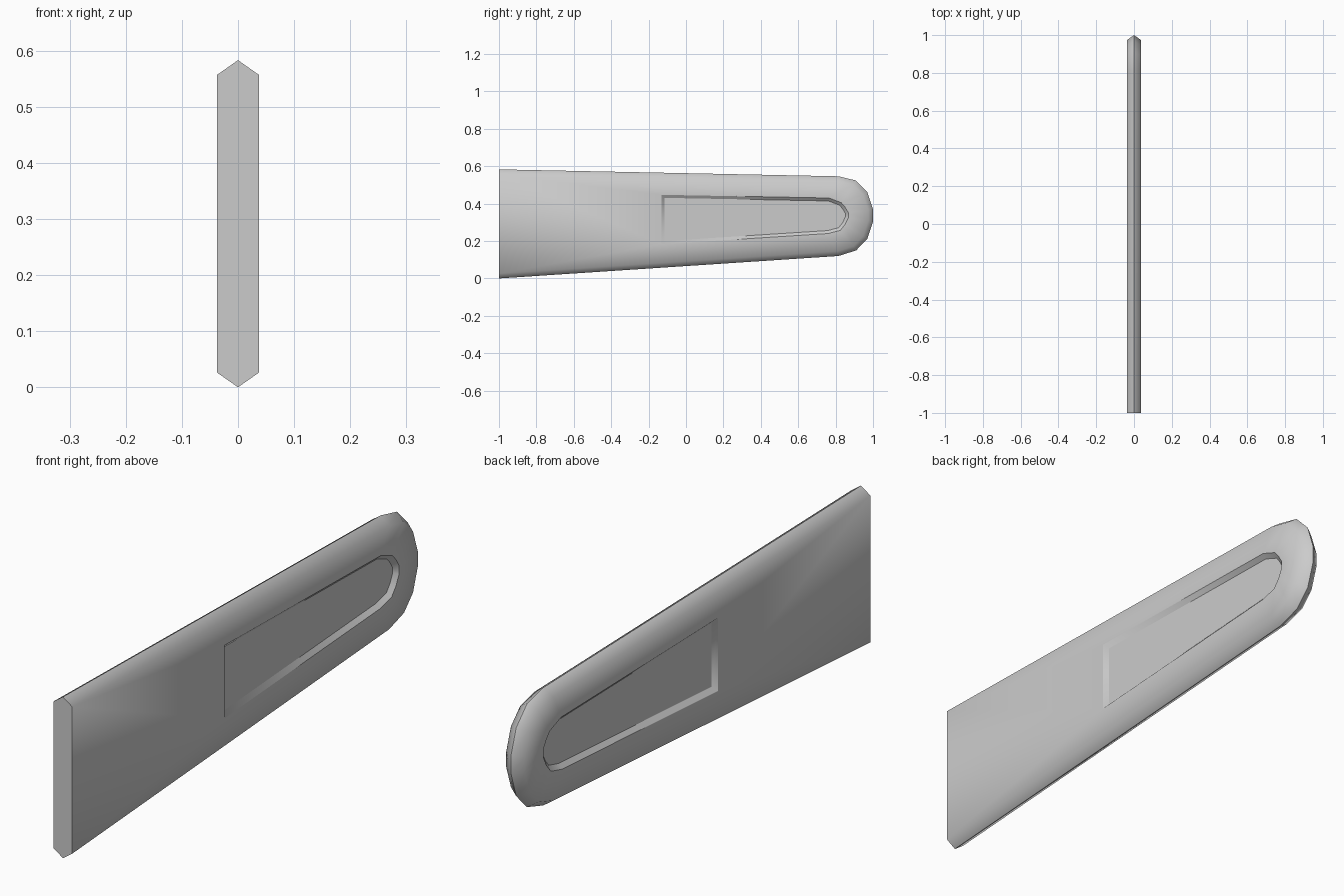
import bpy, bmesh, math
from mathutils import Vector

if "Cube" in bpy.data.objects:
    bpy.data.objects.remove(bpy.data.objects["Cube"])

HALF, DEPTH = 0.037, 0.015

# Profiles in (y, z), running bottom-left -> round tip -> top-left
outline = [(-1, 0), (0.815, 0.12), (0.91, 0.15), (0.97, 0.213), (1.0, 0.305),
           (1.0, 0.37), (0.97, 0.46), (0.907, 0.524), (0.815, 0.546), (-1, 0.583)]
recess = [(-0.13, 0.183), (0.76, 0.24), (0.825, 0.257), (0.85, 0.288), (0.868, 0.325),
          (0.868, 0.352), (0.85, 0.382), (0.83, 0.405), (0.765, 0.43), (-0.13, 0.447)]


def inset(points, d):
    """Mitred inward offset of a counter-clockwise closed profile."""
    pts = [Vector(p) for p in points]
    result = []
    for i, p in enumerate(pts):
        a = (p - pts[i - 1]).normalized()
        b = (pts[(i + 1) % len(pts)] - p).normalized()
        na, nb = Vector((-a.y, a.x)), Vector((-b.y, b.x))
        result.append(p + (na + nb) * d / (1 + na.dot(nb)))
    return result


rim = inset(outline, 0.026)
rim[0], rim[-1] = Vector((-1, 0.026)), Vector((-1, 0.557))
floor = inset(recess, 0.016)

bm = bmesh.new()


def loop(points, x):
    return [bm.verts.new((x, p[0], p[1])) for p in points]


def bridge(a, b, closed):
    n = len(a)
    for i in range(n if closed else n - 1):
        j = (i + 1) % n
        bm.faces.new((a[i], a[j], b[j], b[i]))


# Shared ridge, then bevel, flat side and recessed panel on each side
ridge = loop(outline, 0)
rims, recess_verts = [], set()
for s in (1, -1):
    r = loop(rim, s * HALF)
    o = loop(recess, s * HALF)
    f = loop(floor, s * (HALF - DEPTH))
    bridge(ridge, r, False)
    bridge(r, o, True)
    bridge(o, f, True)
    bm.faces.new(f)
    rims.append(r)
    for ring in (o, f):
        recess_verts.update(frozenset((ring[i - 1], ring[i])) for i in range(len(ring)))

# Flat hexagonal butt end
a, b = rims
bm.faces.new((ridge[0], a[0], a[-1], ridge[-1], b[-1], b[0]))
bmesh.ops.recalc_face_normals(bm, faces=bm.faces)

# Smooth rounded border, crisp recess and butt end
for face in bm.faces:
    face.smooth = True
for e in bm.edges:
    e.smooth = (e.calc_face_angle(0) < math.radians(60)
                and frozenset(e.verts) not in recess_verts)

mesh = bpy.data.meshes.new("guide_bar_cover")
bm.to_mesh(mesh)
bm.free()
bpy.context.collection.objects.link(bpy.data.objects.new("guide_bar_cover", mesh))
